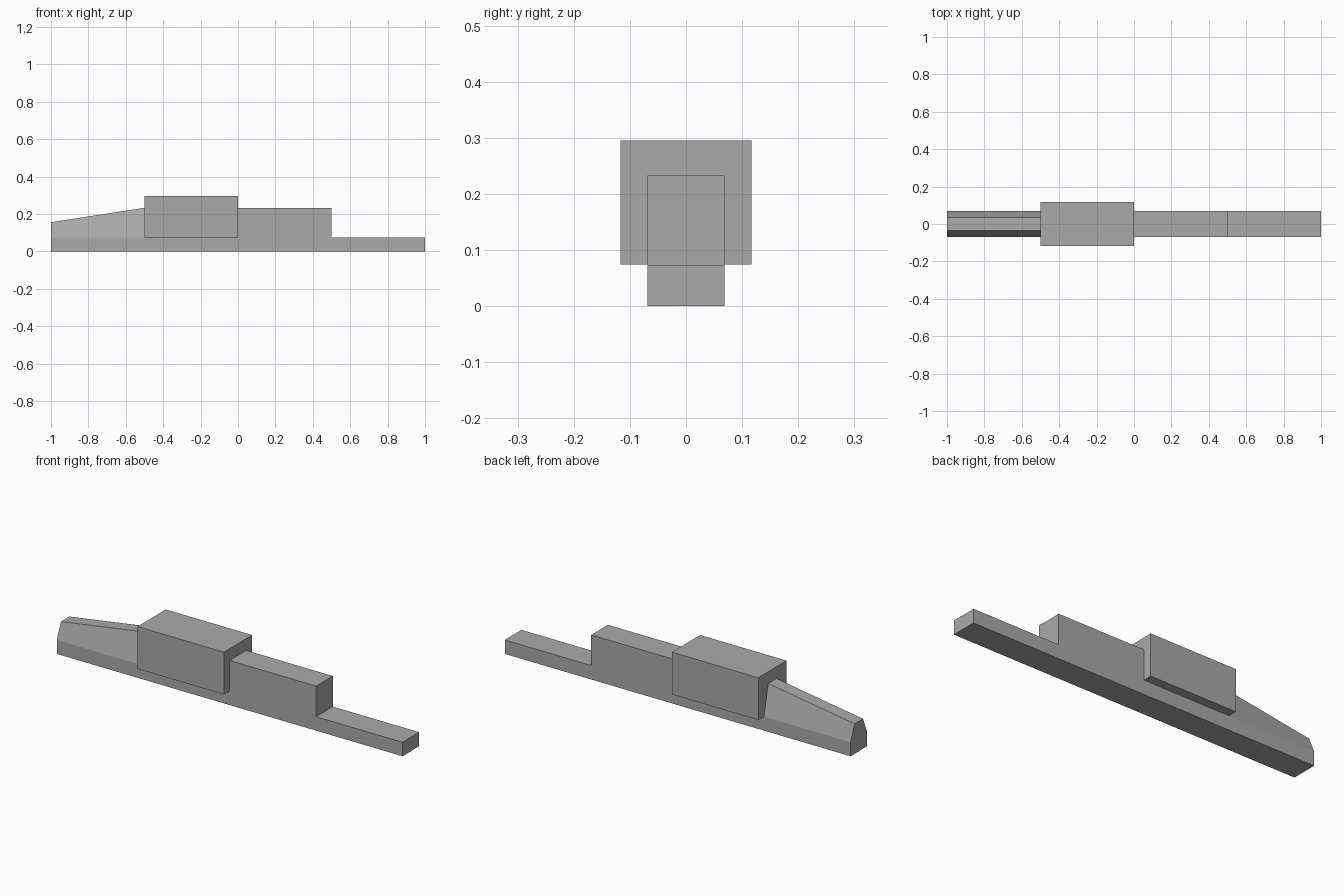
import bpy
import bmesh

cube = bpy.data.objects.get("Cube")
if cube:
    bpy.data.objects.remove(cube, do_unlink=True)

grey = bpy.data.materials.new("plain_grey")
grey.use_nodes = True
colour = (0.4, 0.4, 0.4, 1)
grey.diffuse_color = colour
grey.node_tree.nodes["Principled BSDF"].inputs["Base Color"].default_value = colour

HALF = 0.069      # half width of the hull
DECK = 0.073      # height of the low deck
ROOF = 0.233      # height of the raised body


def loft(name, start, end):
    """Join two matching outlines into a closed solid."""
    bm = bmesh.new()
    a = [bm.verts.new(p) for p in start]
    b = [bm.verts.new(p) for p in end]
    bm.faces.new(a)
    bm.faces.new(b)
    for i in range(len(a)):
        j = (i + 1) % len(a)
        bm.faces.new((a[i], a[j], b[j], b[i]))
    bmesh.ops.recalc_face_normals(bm, faces=bm.faces)
    mesh = bpy.data.meshes.new(name)
    bm.to_mesh(mesh)
    bm.free()
    mesh.materials.append(grey)
    obj = bpy.data.objects.new(name, mesh)
    bpy.context.collection.objects.link(obj)
    return obj


def extrude_side(name, profile, half):
    """Extrude an x-z side profile across the width."""
    return loft(name, [(x, -half, z) for x, z in profile],
                [(x, half, z) for x, z in profile])


def nose_section(x, top):
    """Cross-section with upright lower sides and sloped upper sides."""
    half = [(HALF, 0), (HALF, DECK), (HALF / 2, top)]
    outline = half + [(-y, z) for y, z in reversed(half)]
    return [(x, y, z) for y, z in outline]


# Stepped hull: raised body and low rear deck
extrude_side("stepped_hull", [(-0.5, 0), (1, 0), (1, DECK), (0.5, DECK),
                              (0.5, ROOF), (-0.5, ROOF)], HALF)

# Tapered nose
loft("tapered_nose", nose_section(-1, 0.156), nose_section(-0.5, ROOF))

# Wide block straddling the raised body
extrude_side("wide_block", [(-0.5, 0.074), (0, 0.074),
                            (0, 0.295), (-0.5, 0.295)], 0.117)
